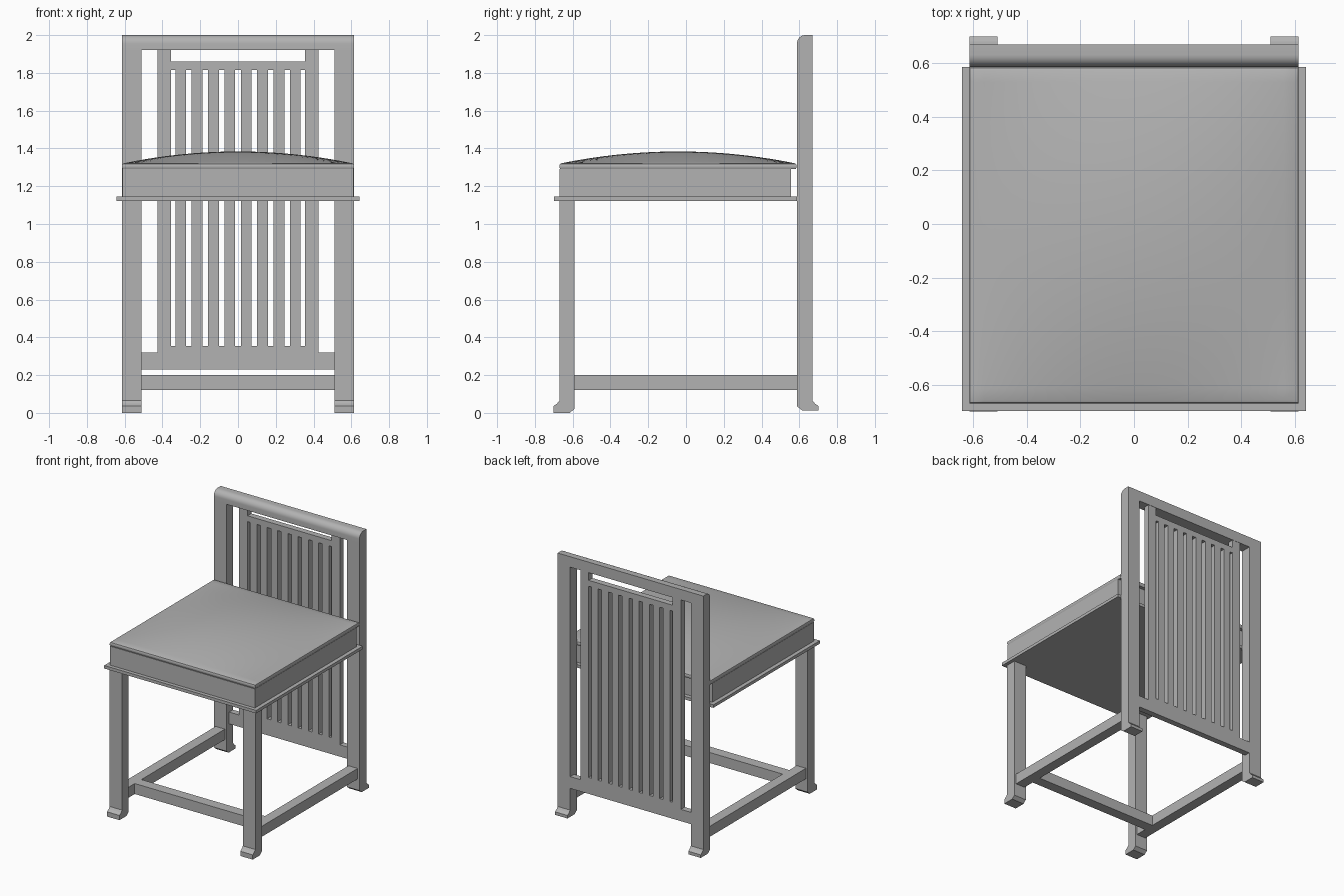
import bpy
import bmesh
import math

cube = bpy.data.objects.get("Cube")
if cube:
    bpy.data.objects.remove(cube, do_unlink=True)

grey = bpy.data.materials.new("plain grey")
grey.use_nodes = True
COLOR = (0.45, 0.45, 0.45, 1)
grey.diffuse_color = COLOR
grey.node_tree.nodes["Principled BSDF"].inputs["Base Color"].default_value = COLOR


def finish(name, bm, smooth=False):
    bmesh.ops.recalc_face_normals(bm, faces=bm.faces)
    mesh = bpy.data.meshes.new(name)
    bm.to_mesh(mesh)
    bm.free()
    mesh.materials.append(grey)
    obj = bpy.data.objects.new(name, mesh)
    bpy.context.collection.objects.link(obj)
    if smooth:
        bpy.ops.object.select_all(action="DESELECT")
        obj.select_set(True)
        bpy.context.view_layer.objects.active = obj
        bpy.ops.object.shade_smooth_by_angle(angle=math.radians(35))
    return obj


def box(name, x, y, z):
    bm = bmesh.new()
    bmesh.ops.create_cube(bm, size=1)
    for v in bm.verts:
        v.co = [r[0] + (c + 0.5) * (r[1] - r[0]) for c, r in zip(v.co, (x, y, z))]
    return finish(name, bm)


def extrude_x(name, profile, x0, x1, smooth=False):
    """Extrude a closed (y, z) profile along x."""
    bm = bmesh.new()
    face = bm.faces.new([bm.verts.new((x0, y, z)) for y, z in profile])
    new = bmesh.ops.extrude_face_region(bm, geom=[face])["geom"]
    for v in new:
        if isinstance(v, bmesh.types.BMVert):
            v.co.x = x1
    return finish(name, bm, smooth)


def leg_profile(outer, depth, bottom, top, side):
    """Straight leg with a foot that flares outward (side = -1 front, 1 back)."""
    points = [(0, top), (0, 0.065), (0.012, 0.05), (0.031, 0.036), (0.031, bottom),
              (-0.055, bottom), (-depth, bottom + 0.022), (-depth, top)]
    return [(outer + side * o, z) for o, z in points]


LEG_IN, LEG_OUT = 0.51, 0.615
BACK_Y = (0.587, 0.67)
PANEL_Y = (0.622, 0.668)

# Legs and side stretchers
for side, label in ((1, "left"), (-1, "right")):
    xs = sorted((side * LEG_IN, side * LEG_OUT))
    extrude_x(f"front_leg_{label}", leg_profile(-0.67, 0.08, 0, 1.13, -1), *xs)
    extrude_x(f"back_post_{label}", leg_profile(BACK_Y[1], 0.083, 0.013, 1.925, 1), *xs)
    box(f"side_stretcher_{label}", sorted((side * 0.522, side * 0.6)),
        (-0.6, 0.595), (0.12, 0.2))
    # Inner stile of the back panel
    box(f"back_stile_{label}", sorted((side * 0.355, side * 0.425)), PANEL_Y, (0.3, 1.93))

box("cross_stretcher", (-0.525, 0.525), (-0.5, -0.42), (0.12, 0.2))

# Rolled top rail
R = 0.045
roll = [(BACK_Y[0] + R - R * math.cos(a), 2 - R + R * math.sin(a))
        for a in (math.pi / 2 * i / 8 for i in range(9))]
extrude_x("top_rail", [(BACK_Y[0], 1.92)] + roll + [(BACK_Y[1], 2), (BACK_Y[1], 1.92)],
          -LEG_OUT, LEG_OUT, smooth=True)

# Back panel rails
box("bottom_rail", (-LEG_IN, LEG_IN), PANEL_Y, (0.23, 0.32))
box("slat_rail_bottom", (-0.355, 0.355), PANEL_Y, (0.32, 0.355))
box("slat_rail_top", (-0.355, 0.355), PANEL_Y, (1.815, 1.86))

# Vertical slats
SLATS, PITCH, WIDTH = 8, 0.0868, 0.0567
for i in range(SLATS):
    x = (i - (SLATS - 1) / 2) * PITCH
    box(f"slat_{i + 1}", (x - WIDTH / 2, x + WIDTH / 2), PANEL_Y, (0.35, 1.82))

# Seat base
box("seat_board", (-0.642, 0.642), (-0.698, 0.587), (1.122, 1.145))
box("seat_box", (-0.612, 0.612), (-0.67, 0.555), (1.145, 1.29))

# Domed cushion with a rounded rim
HX, HY, CY = 0.615, 0.628, -0.042
bm = bmesh.new()
bmesh.ops.create_grid(bm, x_segments=28, y_segments=28, size=1)
for v in bm.verts:
    u, w = v.co.x, v.co.y
    v.co = (u * (HX - 0.012), CY + w * (HY - 0.012),
            1.322 + 0.062 * (1 - u * u) * (1 - w * w))
ring = [e for e in bm.edges if e.is_boundary]
inset = 0.012
for new_inset, z in ((0.003, 1.318), (0, 1.309), (0, 1.3), (0.005, 1.29)):
    geom = bmesh.ops.extrude_edge_only(bm, edges=ring)["geom"]
    ring = [g for g in geom if isinstance(g, bmesh.types.BMEdge) and g.is_boundary]
    for v in {v for e in ring for v in e.verts}:
        v.co.x *= (HX - new_inset) / (HX - inset)
        v.co.y = CY + (v.co.y - CY) * (HY - new_inset) / (HY - inset)
        v.co.z = z
    inset = new_inset
bmesh.ops.contextual_create(bm, geom=ring)
finish("seat_cushion", bm, smooth=True)
